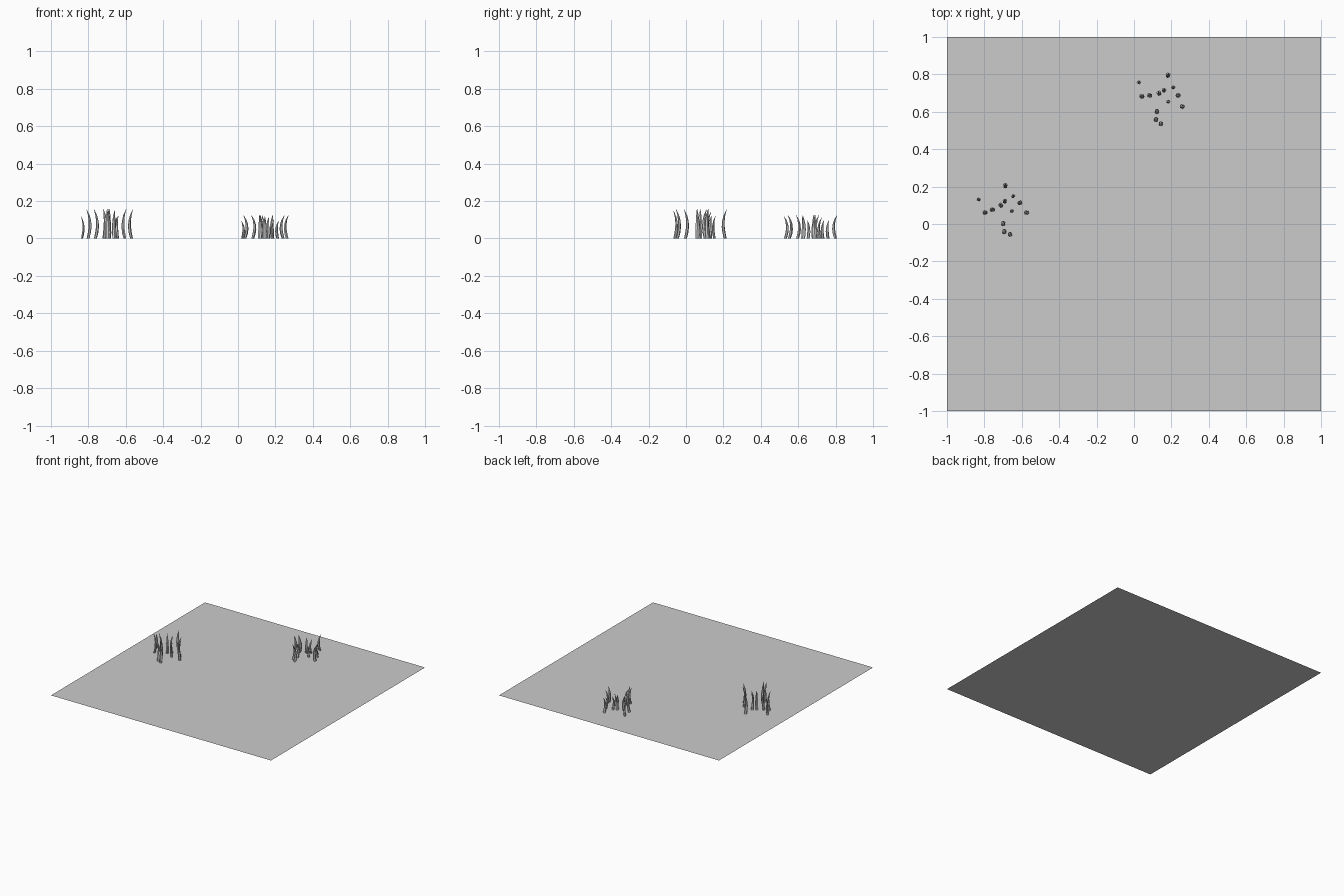
import bpy, bmesh, math
from mathutils import Vector, Matrix

if "Cube" in bpy.data.objects:
    bpy.data.objects.remove(bpy.data.objects["Cube"])

# Flat ground sheet
bpy.ops.mesh.primitive_plane_add(size=2)
bpy.context.object.name = "ground_sheet"

# Blade roots relative to the tuft centre: x, y, size
BLADES = [(-.119, .085, .76), (-.103, .010, 1), (-.061, .015, 1), (-.012, .026, 1),
          (.014, .042, .9), (.063, .058, .76), (.036, .122, 1), (.089, .015, 1),
          (.036, -.017, .76), (.111, -.044, 1), (-.023, -.070, 1),
          (-.028, -.113, 1), (-.002, -.135, .95)]
# Blade profile along its height: height fraction, inward bow, radius
PROFILE = [(0, -.006, .011), (.2, .001, .012), (.4, .005, .0115),
           (.6, .004, .0095), (.8, -.002, .0065), (1, -.014, .001)]
SIDES = 6


def add_blade(bm, x, y, size, height):
    """Tapered blade bowed towards the tuft centre, tip curling outwards."""
    inward = -Vector((x, y, 0)).normalized()
    side = Vector((-inward.y, inward.x, 0))
    rings = []
    for t, bow, r in PROFILE:
        c = Vector((x, y, t * height * size)) + inward * bow * size
        ring = []
        for k in range(SIDES):
            a = math.tau * k / SIDES
            ring.append(bm.verts.new(c + (inward * math.cos(a) * .7
                                          + side * math.sin(a)) * r * size))
        rings.append(ring)
    for lo, hi in zip(rings, rings[1:]):
        for k in range(SIDES):
            n = (k + 1) % SIDES
            bm.faces.new((lo[k], lo[n], hi[n], hi[k]))
    bm.faces.new(rings[-1])


def add_tuft(name, centre, angle, height):
    bm = bmesh.new()
    for x, y, size in BLADES:
        add_blade(bm, x, y, size, height)
    bmesh.ops.recalc_face_normals(bm, faces=bm.faces)
    mesh = bpy.data.meshes.new(name)
    bm.to_mesh(mesh)
    bm.free()
    obj = bpy.data.objects.new(name, mesh)
    obj.location = centre
    obj.rotation_euler.z = math.radians(angle)
    bpy.context.collection.objects.link(obj)


# Two grass tufts, the second turned and taller
add_tuft("grass_tuft_back", (.146, .672, 0), 0, .125)
add_tuft("grass_tuft_left", (-.6935, .0767, 0), 14, .157)
